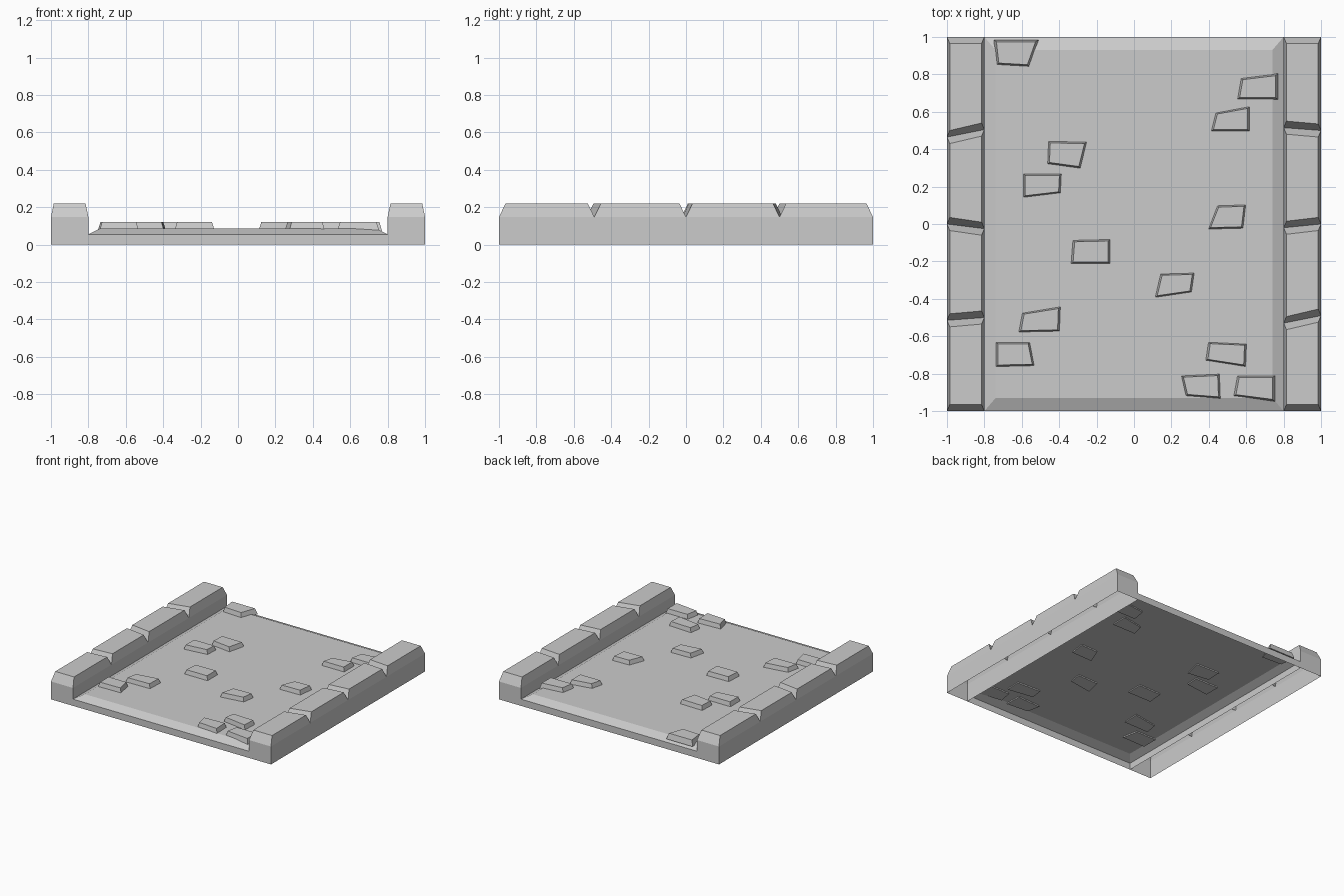
import bpy, bmesh
from mathutils import Vector

if "Cube" in bpy.data.objects:
    bpy.data.objects.remove(bpy.data.objects["Cube"])


def new_object(name, bm):
    bmesh.ops.recalc_face_normals(bm, faces=bm.faces)
    mesh = bpy.data.meshes.new(name)
    bm.to_mesh(mesh)
    bm.free()
    obj = bpy.data.objects.new(name, mesh)
    bpy.context.collection.objects.link(obj)
    return obj


def stack(bm, rings, caps=(False, True)):
    """Loft four-cornered rings upward, optionally closing bottom and top."""
    loops = [[bm.verts.new(p) for p in r] for r in rings]
    for a, b in zip(loops, loops[1:]):
        for i in range(4):
            j = (i + 1) % 4
            bm.faces.new((a[i], a[j], b[j], b[i]))
    if caps[0]:
        bm.faces.new(loops[0][::-1])
    if caps[1]:
        bm.faces.new(loops[-1])


def rect(x, y, z):
    return [(-x, -y, z), (x, -y, z), (x, y, z), (-x, y, z)]


# Floor: open-bottomed slab with a sloped rim
bm = bmesh.new()
stack(bm, [rect(0.8, 1, 0), rect(0.8, 1, 0.055), rect(0.74, 0.93, 0.085)])
new_object("floor_slab", bm)


# Side curbs: hollow walls topped by four chamfered blocks with V joints between
def curb(name, x0, x1, joints):
    bm = bmesh.new()
    ends = [(-1, -1)] + joints + [(1, 1)]
    base, shoulder, top, ins, gap = 0, 0.147, 0.22, 0.015, 0.035
    for (a0, a1), (b0, b1) in zip(ends, ends[1:]):
        low = [(x0, a0), (x1, a1), (x1, b1), (x0, b0)]
        high = [(x0 + ins, a0 + gap), (x1 - ins, a1 + gap),
                (x1 - ins, b1 - gap), (x0 + ins, b0 - gap)]
        stack(bm, [[(*p, shoulder) for p in low], [(*p, top) for p in high]],
              (False, True))
        for i in range(4):
            # outer walls only: long sides plus the two curb ends
            p, q = low[i], low[(i + 1) % 4]
            if i in (1, 3) or (i == 0 and a0 == -1) or (i == 2 and b0 == 1):
                bm.faces.new([bm.verts.new(v) for v in (
                    (*p, base), (*q, base), (*q, shoulder), (*p, shoulder))])
    bmesh.ops.remove_doubles(bm, verts=bm.verts, dist=0.0005)
    new_object(name, bm)


# joint lines: y at the left edge and right edge of each curb
curb("left_curb", -1, -0.8, [(-0.515, -0.50), (0.0, -0.025), (0.465, 0.505)])
curb("right_curb", 0.8, 1, [(-0.53, -0.49), (-0.02, 0.0), (0.515, 0.50)])

# Paving stones: irregular four-sided outlines (clockwise from back left)
outlines = [
    (-.75, .985, -.51, .985, -.56, .84, -.735, .85),
    (.57, .78, .77, .805, .77, .665, .55, .665),
    (.435, .595, .62, .63, .62, .495, .41, .495),
    (-.46, .445, -.25, .44, -.285, .295, -.465, .32),
    (-.595, .27, -.385, .27, -.39, .165, -.595, .14),
    (.445, .10, .60, .105, .585, -.025, .395, -.03),
    (-.33, -.085, -.125, -.08, -.125, -.215, -.34, -.215),
    (.14, -.265, .325, -.26, .31, -.365, .11, -.395),
    (-.60, -.475, -.39, -.44, -.395, -.575, -.62, -.58),
    (-.74, -.63, -.555, -.63, -.53, -.76, -.74, -.765),
    (.395, -.63, .605, -.64, .60, -.765, .38, -.73),
    (.25, -.81, .46, -.80, .465, -.935, .275, -.92),
    (.55, -.81, .755, -.81, .755, -.95, .53, -.92),
]
for n, o in enumerate(outlines, 1):
    pts = [Vector(o[i:i + 2]) for i in range(0, 8, 2)][::-1]
    c = sum(pts, Vector((0, 0))) / 4
    inner = [c + Vector(((p.x - c.x) * 0.87, (p.y - c.y) * 0.84)) for p in pts]
    bm = bmesh.new()
    stack(bm, [[(p.x, p.y, 0.073) for p in pts],
               [(p.x, p.y, 0.12) for p in inner]], (True, True))
    new_object(f"paving_stone_{n}", bm)
